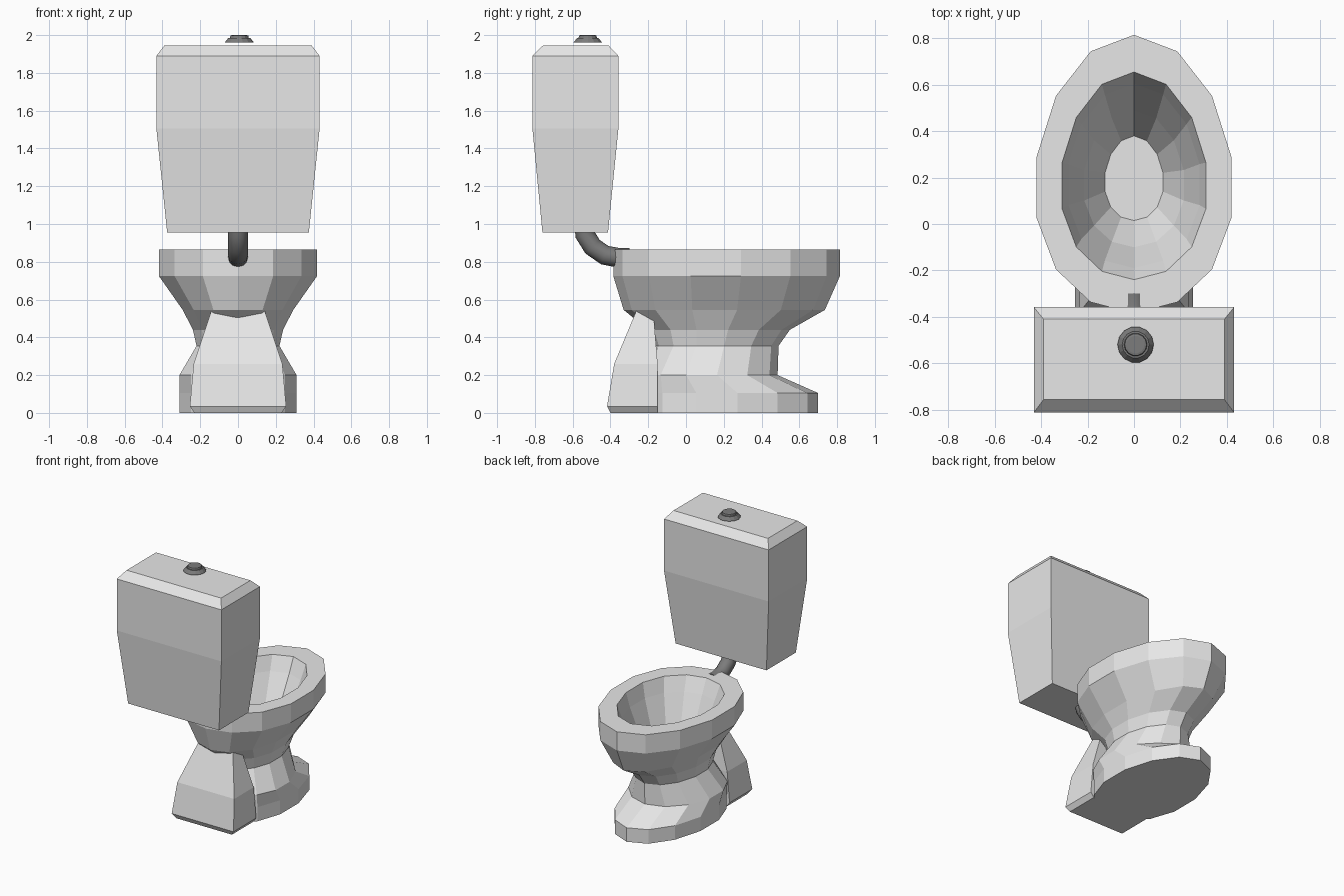
import bpy, bmesh, math

if "Cube" in bpy.data.objects:
    bpy.data.objects.remove(bpy.data.objects["Cube"])

def material(name, rgb):
    m = bpy.data.materials.new(name)
    m.diffuse_color = (*rgb, 1)
    m.use_nodes = True
    m.node_tree.nodes["Principled BSDF"].inputs["Base Color"].default_value = m.diffuse_color
    return m

PORCELAIN = material("porcelain", (0.8, 0.8, 0.8))
METAL = material("dark metal", (0.2, 0.2, 0.2))

def loft(name, rings, mat, cap_start=True, cap_end=True):
    """Join rings of points with quads and cap the ends."""
    bm = bmesh.new()
    loops = [[bm.verts.new(p) for p in r] for r in rings]
    n = len(loops[0])
    for a, b in zip(loops, loops[1:]):
        for i in range(n):
            j = (i + 1) % n
            bm.faces.new((a[i], a[j], b[j], b[i]))
    if cap_start:
        bm.faces.new(loops[0][::-1])
    if cap_end:
        bm.faces.new(loops[-1])
    bmesh.ops.recalc_face_normals(bm, faces=bm.faces)
    me = bpy.data.meshes.new(name)
    bm.to_mesh(me)
    bm.free()
    me.materials.append(mat)
    ob = bpy.data.objects.new(name, me)
    bpy.context.collection.objects.link(ob)
    return ob

def egg(z, rx, y0, y1, n=14):
    """Egg-shaped ring spanning y0..y1, slightly pointed to +y."""
    c, ry = (y0 + y1) / 2, (y1 - y0) / 2
    return [(rx * math.sin(a), c + ry * math.cos(a) - 0.1 * ry * math.sin(a) ** 2, z)
            for a in (-2 * math.pi * i / n for i in range(n))]

def rect(z, rx, y0, y1):
    return [(-rx, y0, z), (rx, y0, z), (rx, y1, z), (-rx, y1, z)]

def circle(z, r, cx, cy, n=14):
    return [(cx + r * math.cos(2 * math.pi * i / n),
             cy + r * math.sin(2 * math.pi * i / n), z) for i in range(n)]

# Bowl and pedestal: up the outside, over the rim, down the inside
loft("bowl", [egg(*r) for r in (
    (0.0, 0.318, -0.28, 0.70),
    (0.105, 0.318, -0.28, 0.70),
    (0.2, 0.318, -0.25, 0.485),
    (0.355, 0.225, -0.17, 0.49),
    (0.44, 0.245, -0.20, 0.55),
    (0.545, 0.30, -0.33, 0.735),
    (0.725, 0.43, -0.385, 0.815),
    (0.865, 0.43, -0.385, 0.815),
    (0.865, 0.318, -0.24, 0.655),
    (0.76, 0.29, -0.19, 0.605),
    (0.55, 0.22, -0.10, 0.49),
    (0.36, 0.128, 0.015, 0.38))], PORCELAIN)

# Rear support behind the pedestal
loft("rear_support", [rect(*r) for r in (
    (0.0, 0.23, -0.40, -0.15),
    (0.035, 0.255, -0.418, -0.15),
    (0.26, 0.235, -0.38, -0.15),
    (0.56, 0.135, -0.255, -0.175))], PORCELAIN)

# Water tank with chamfered lid
loft("tank", [rect(*r) for r in (
    (0.955, 0.375, -0.76, -0.413),
    (1.505, 0.432, -0.813, -0.358),
    (1.89, 0.432, -0.813, -0.358),
    (1.945, 0.39, -0.757, -0.41))], PORCELAIN)

# Flush button: sloped collar with a raised cap
loft("flush_button", [circle(z, r, 0.007, -0.52) for z, r in (
    (1.96, 0.078), (1.985, 0.058), (1.985, 0.05),
    (1.998, 0.047), (2.0, 0.038))], METAL)

# Flush pipe bending from the tank into the back of the bowl
path = [(-0.54, 1.0), (-0.535, 0.945), (-0.495, 0.88), (-0.43, 0.835), (-0.35, 0.82), (-0.30, 0.82)]
rings = []
for i, (y, z) in enumerate(path):
    (ya, za), (yb, zb) = path[max(i - 1, 0)], path[min(i + 1, len(path) - 1)]
    t = math.atan2(zb - za, yb - ya)
    rings.append([(0.052 * math.cos(a), y - 0.052 * math.sin(a) * math.sin(t),
                   z + 0.052 * math.sin(a) * math.cos(t))
                  for a in (2 * math.pi * k / 12 for k in range(12))])
pipe = loft("flush_pipe", rings, METAL)
for p in pipe.data.polygons:
    p.use_smooth = len(p.vertices) == 4
